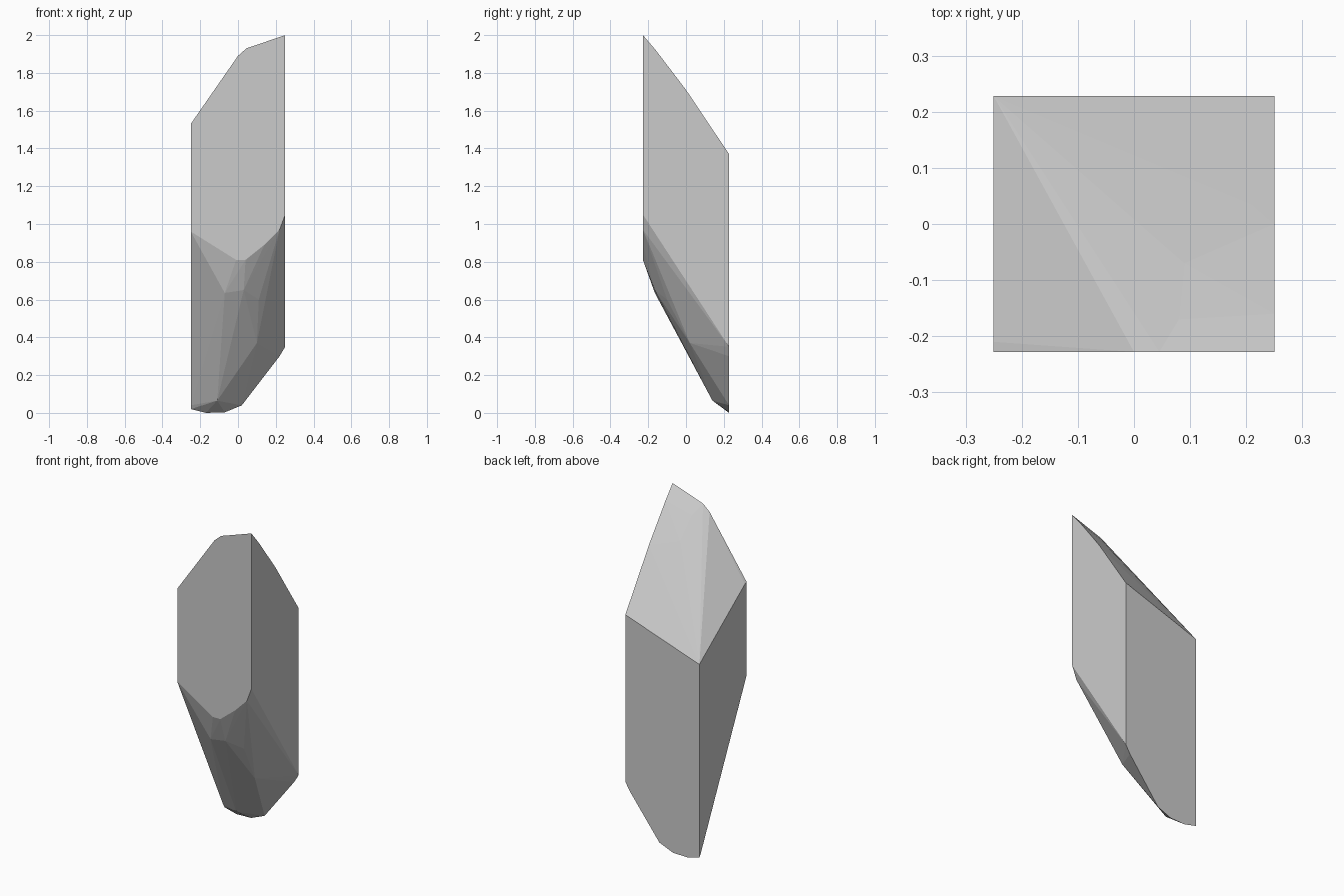
import bpy, bmesh

cube = bpy.data.objects.get("Cube")
if cube:
    bpy.data.objects.remove(cube, do_unlink=True)

X, Y = 0.25, 0.228  # half width and half depth of the shaft

# Outlines of the flat front and back sides, as (x, z)
front = [(-X, 1.53), (0, 1.89), (0.045, 1.93), (X, 2.0), (X, 1.05), (0.22, 0.97),
         (0.14, 0.89), (0.04, 0.81), (-0.01, 0.81), (-X, 0.96)]
back = [(-X, 1.2), (X, 1.37), (X, 0.35), (0.22, 0.3), (0.02, 0.04),
        (-0.07, 0.003), (-0.17, 0), (-X, 0.02)]

# Facet corners of the slanted tip and of the broken lower end
tip = [(0.09, -0.07, 1.75), (0.21, 0.035, 1.645), (0.08, -0.17, 1.873),
       (X, 0, 1.71), (X, -0.16, 1.92), (-X, -0.21, 1.522)]
base = [(-0.13, -0.165, 0.7), (-0.07, -0.165, 0.635), (0.03, -0.165, 0.65),
        (0.11, -0.1, 0.6), (0.1, 0.02, 0.37), (-0.11, 0.14, 0.065), (-X, 0.215, 0.04)]

points = [(x, -Y, z) for x, z in front] + [(x, Y, z) for x, z in back] + tip + base

# Wrap the corners in a faceted convex shard
bm = bmesh.new()
for p in points:
    bm.verts.new(p)
hull = bmesh.ops.convex_hull(bm, input=bm.verts)
loose = {v for v in hull["geom_interior"] + hull["geom_unused"] if isinstance(v, bmesh.types.BMVert)}
bmesh.ops.delete(bm, geom=list(loose), context='VERTS')
bmesh.ops.dissolve_limit(bm, angle_limit=0.01, verts=bm.verts, edges=bm.edges)
bmesh.ops.recalc_face_normals(bm, faces=bm.faces)
mesh = bpy.data.meshes.new("crystal_shard")
bm.to_mesh(mesh)
bm.free()

# Plain grey stone
grey = bpy.data.materials.new("light_grey")
grey.use_nodes = True
color = (0.6, 0.6, 0.6, 1)
grey.diffuse_color = color
grey.node_tree.nodes["Principled BSDF"].inputs["Base Color"].default_value = color
mesh.materials.append(grey)

shard = bpy.data.objects.new("crystal_shard", mesh)
bpy.context.collection.objects.link(shard)
